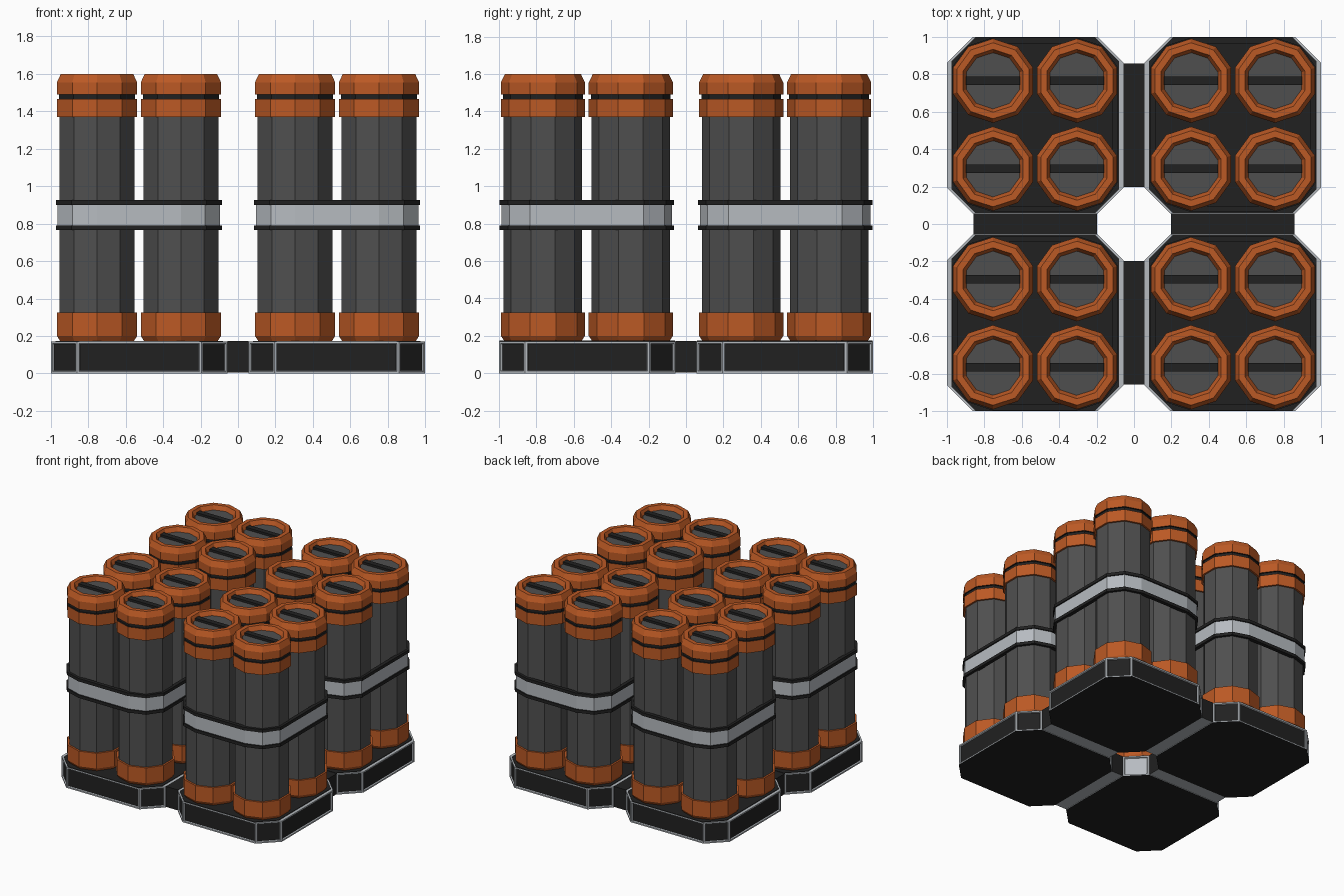
import bpy, bmesh, math
from mathutils import Vector

if "Cube" in bpy.data.objects:
    bpy.data.objects.remove(bpy.data.objects["Cube"])


def material(name, rgb):
    m = bpy.data.materials.new(name)
    m.diffuse_color = (*rgb, 1)
    m.use_nodes = True
    m.node_tree.nodes["Principled BSDF"].inputs["Base Color"].default_value = m.diffuse_color
    return m


ORANGE = material("burnt_orange", (0.50, 0.10, 0.018))
GREY = material("dark_grey", (0.078, 0.078, 0.078))
BLACK = material("near_black", (0.015, 0.015, 0.015))
LIGHT = material("light_grey", (0.47, 0.50, 0.53))


def finish(bm, name, mats):
    bmesh.ops.recalc_face_normals(bm, faces=bm.faces)
    me = bpy.data.meshes.new(name)
    bm.to_mesh(me)
    bm.free()
    for m in mats:
        me.materials.append(m)
    ob = bpy.data.objects.new(name, me)
    bpy.context.collection.objects.link(ob)
    return ob


def prism(bm, pts, z0, z1):
    """Solid prism; returns bottom, top and side faces."""
    lo = [bm.verts.new((x, y, z0)) for x, y in pts]
    hi = [bm.verts.new((x, y, z1)) for x, y in pts]
    n = len(pts)
    sides = [bm.faces.new((lo[i], lo[(i + 1) % n], hi[(i + 1) % n], hi[i])) for i in range(n)]
    return bm.faces.new(lo[::-1]), bm.faces.new(hi), sides


def box(name, x0, x1, y0, y1, z0, z1, mats):
    bm = bmesh.new()
    bottom, _, _ = prism(bm, [(x0, y0), (x1, y0), (x1, y1), (x0, y1)], z0, z1)
    bottom.material_index = len(mats) - 1
    return finish(bm, name, mats)


def octagon(cx, cy, hx, hy, c):
    p = [(hx, -hy + c), (hx, hy - c), (hx - c, hy), (-hx + c, hy),
         (-hx, hy - c), (-hx, -hy + c), (-hx + c, -hy), (hx - c, -hy)]
    return [(cx + x, cy + y) for x, y in p]


# ten-sided canister outline: (radius, height, material of the segment above)
PROFILE = [(0.205, 0.17, 0), (0.225, 0.20, 0), (0.225, 0.325, 0), (0.21, 0.325, 1),
           (0.21, 1.37, 0), (0.225, 1.37, 0), (0.225, 1.465, 2), (0.213, 1.465, 2),
           (0.213, 1.49, 2), (0.225, 1.49, 0), (0.225, 1.555, 0), (0.203, 1.60, 0),
           (0.168, 1.60, 0), (0.15, 1.565, 1)]
ANGLES = [math.radians(18 + 36 * k) for k in range(10)]


def canister(x, y, name):
    bm = bmesh.new()
    rings = [[bm.verts.new((x + r * math.cos(a), y + r * math.sin(a), z)) for a in ANGLES]
             for r, z, _ in PROFILE]
    for j in range(len(rings) - 1):
        for i in range(10):
            k = (i + 1) % 10
            f = bm.faces.new((rings[j][i], rings[j][k], rings[j + 1][k], rings[j + 1][i]))
            f.material_index = PROFILE[j][2]
    bm.faces.new(rings[0][::-1])
    bm.faces.new(rings[-1]).material_index = 1
    finish(bm, name, [ORANGE, GREY, BLACK])
    box(name + "_handle", x - 0.144, x + 0.144, y - 0.022, y + 0.022, 1.56, 1.583, [BLACK])


def hull(cx, cy, dx, dy, r):
    """Outline wrapped around the four canisters of a module."""
    pts = []
    for sx in (-1, 1):
        for sy in (-1, 1):
            for a in (18, 54, 90):
                t = math.radians(a)
                pts.append((sx * (dx + r * math.cos(t)), sy * (dy + r * math.sin(t))))
    pts.sort(key=lambda p: math.atan2(p[1], p[0]))
    return [(cx + x, cy + y) for x, y in pts]


def band(name, outer, inner, z0, z1, mat):
    bm = bmesh.new()
    n = len(outer)
    loops = [[bm.verts.new((x, y, z)) for x, y in p]
             for p, z in ((outer, z0), (outer, z1), (inner, z1), (inner, z0))]
    for j in range(4):
        a, b = loops[j], loops[(j + 1) % 4]
        for i in range(n):
            k = (i + 1) % n
            bm.faces.new((a[i], a[k], b[k], b[i]))
    finish(bm, name, [mat])


def tray(name, sx, sy):
    cx, cy, h = sx * 0.5275, sy * 0.5275, 0.4725
    bm = bmesh.new()
    bottom, _, sides = prism(bm, octagon(cx, cy, h, h, 0.14), 0, 0.17)
    bottom.material_index = 1
    bmesh.ops.recalc_face_normals(bm, faces=bm.faces)
    # framed recessed panels, left light where they face the centre
    bmesh.ops.inset_individual(bm, faces=sides, thickness=0.016)
    bmesh.ops.inset_individual(bm, faces=sides, thickness=0.006, depth=-0.01)
    bm.normal_update()
    for f in sides:
        if f.normal.dot(Vector((sx, sy, 0))) > -0.5:
            f.material_index = 1
    finish(bm, name, [LIGHT, BLACK])
    # dark deck on top of the tray
    bm = bmesh.new()
    prism(bm, octagon(cx, cy, 0.448, 0.470, 0.13), 0.16, 0.174)
    finish(bm, name + "_deck", [BLACK])


# four modules of four canisters
for sx, side in ((-1, "left"), (1, "right")):
    for sy, end in ((-1, "front"), (1, "back")):
        tag = end + "_" + side
        tray(tag + "_tray", sx, sy)
        n = 0
        for x in (0.305, 0.753):
            for y in (0.295, 0.765):
                n += 1
                canister(sx * x, sy * y, f"{tag}_canister_{n}")
        cx, cy = sx * 0.529, sy * 0.53
        wrap = [hull(cx, cy, 0.224, 0.235, r) for r in (0.20, 0.221, 0.231)]
        band(tag + "_strap", wrap[1], wrap[0], 0.785, 0.905, LIGHT)
        band(tag + "_strap_lower_rim", wrap[2], wrap[0], 0.765, 0.79, BLACK)
        band(tag + "_strap_upper_rim", wrap[2], wrap[0], 0.90, 0.925, BLACK)

# connectors between the trays, pale underneath
for s, a, b in ((-1, "left", "front"), (1, "right", "back")):
    lo, hi = sorted((s * 0.197, s * 0.858))
    box(a + "_connector", lo, hi, -0.056, 0.056, 0.004, 0.172, [BLACK, LIGHT])
    box(b + "_connector", -0.056, 0.056, lo, hi, 0.004, 0.172, [BLACK, LIGHT])
